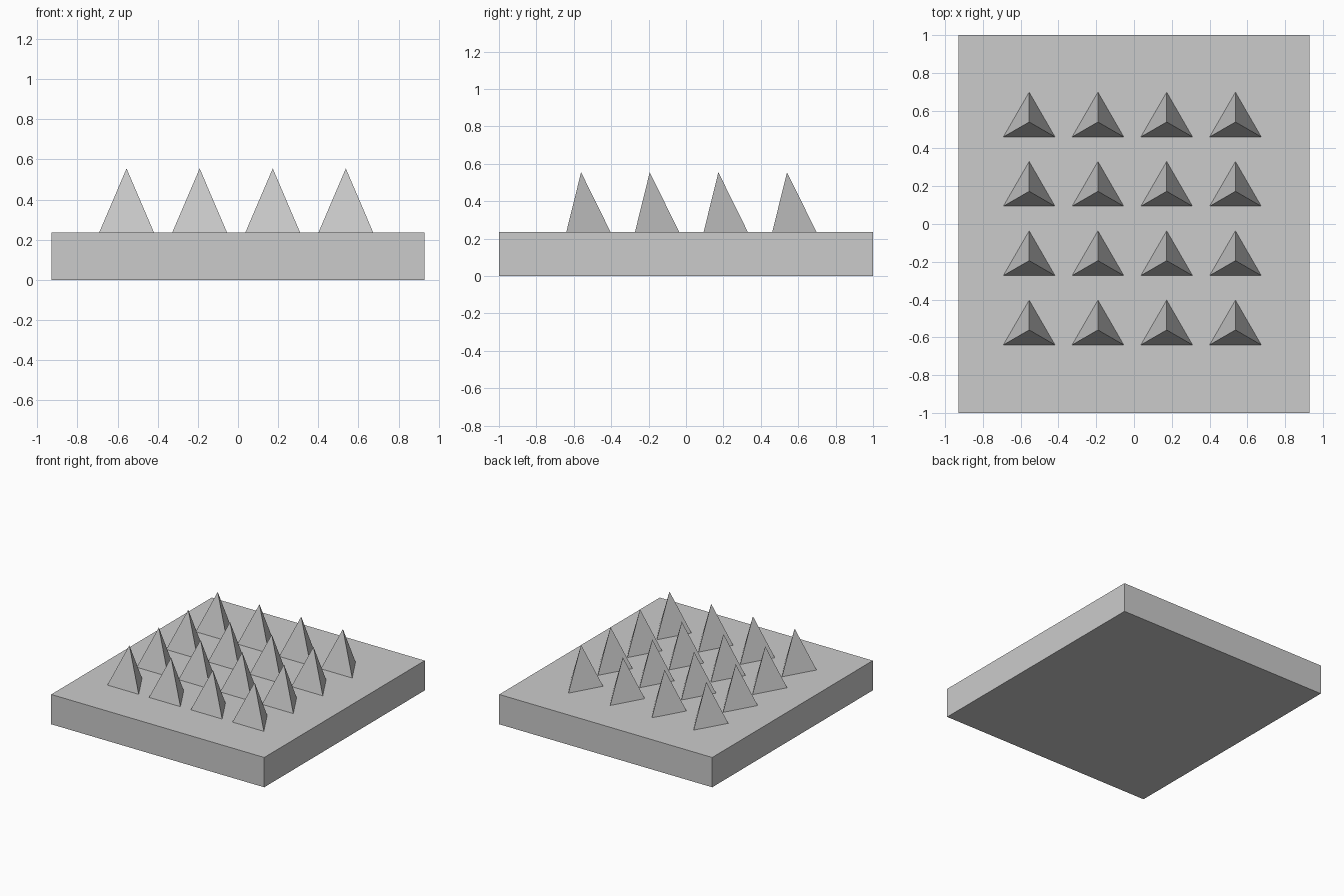
import bpy
import bmesh
from math import sin, cos, pi

default = bpy.data.objects.get("Cube")
if default:
    bpy.data.objects.remove(default, do_unlink=True)

GREY = (0.6, 0.6, 0.6, 1.0)
BASE_TOP = 0.235
SPIKE_TOP = 0.555
SPIKE_RADIUS = 0.158

# Single plain grey material
grey = bpy.data.materials.new("grey")
grey.use_nodes = True
grey.diffuse_color = GREY
grey.node_tree.nodes["Principled BSDF"].inputs["Base Color"].default_value = GREY


def add_object(name, mesh, location):
    obj = bpy.data.objects.new(name, mesh)
    obj.location = location
    bpy.context.collection.objects.link(obj)
    return obj


def mesh_from(bm, name):
    bmesh.ops.recalc_face_normals(bm, faces=bm.faces)
    mesh = bpy.data.meshes.new(name)
    bm.to_mesh(mesh)
    bm.free()
    mesh.materials.append(grey)
    return mesh


# Base slab
bm = bmesh.new()
bmesh.ops.create_cube(bm, size=1)
bmesh.ops.scale(bm, vec=(1.858, 2.0, BASE_TOP), verts=bm.verts)
add_object("base_slab", mesh_from(bm, "base_slab"), (0, 0, BASE_TOP / 2))

# Three-sided spike with one corner pointing to the back
bm = bmesh.new()
corners = []
for i in range(3):
    angle = pi / 2 + i * 2 * pi / 3
    corners.append(bm.verts.new((SPIKE_RADIUS * cos(angle), SPIKE_RADIUS * sin(angle), 0)))
tip = bm.verts.new((0, 0, SPIKE_TOP - BASE_TOP))
bm.faces.new(corners)
for i in range(3):
    bm.faces.new((corners[i], corners[(i + 1) % 3], tip))
spike_mesh = mesh_from(bm, "spike")

# Four by four grid of spikes sharing the mesh
for row in range(4):
    for col in range(4):
        x = -0.555 + col * 0.364
        y = -0.561 + row * 0.367
        add_object(f"spike_row{row + 1}_column{col + 1}", spike_mesh, (x, y, BASE_TOP))
